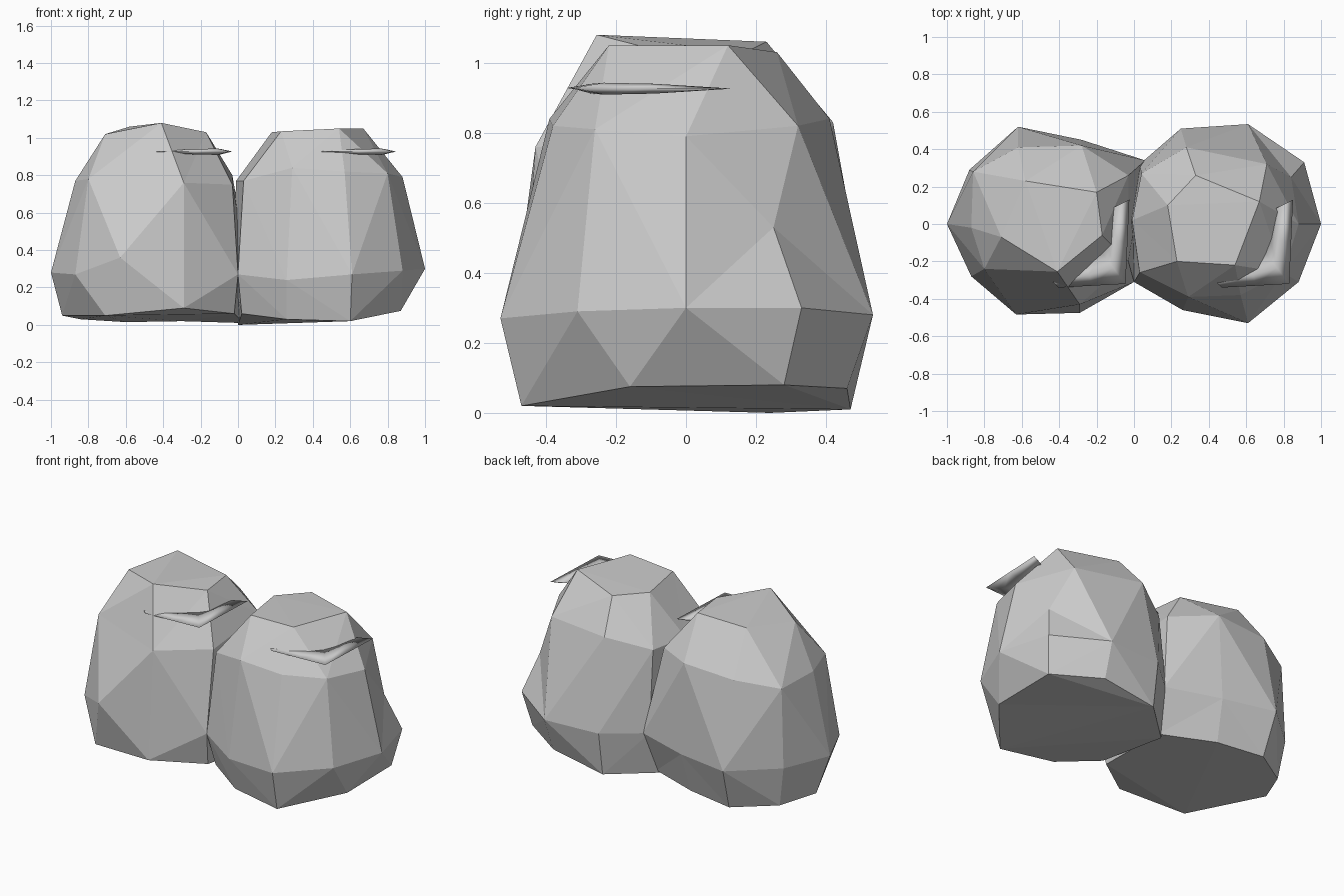
import bpy, bmesh
from mathutils import Vector


def make_object(name, bm):
    bmesh.ops.recalc_face_normals(bm, faces=bm.faces)
    mesh = bpy.data.meshes.new(name)
    bm.to_mesh(mesh)
    bm.free()
    ob = bpy.data.objects.new(name, mesh)
    bpy.context.collection.objects.link(ob)
    return ob


def boulder(name, centre, rings):
    """Wrap facets over rings of points; the hull is taken on a rounded copy
    so that slightly hollow corners are kept."""
    centre = Vector(centre)
    pts = [Vector(p) for ring in rings for p in ring]
    bm = bmesh.new()
    home = {}
    for p in pts:
        d = p - centre
        v = bm.verts.new(d.lerp(d.normalized() * 0.6, 0.6))
        home[v] = p
    res = bmesh.ops.convex_hull(bm, input=bm.verts[:])
    spare = [v for v in bm.verts if not v.link_faces]
    for v in bm.verts:
        v.co = home[v]
    bmesh.ops.delete(bm, geom=spare, context='VERTS')
    return make_object(name, bm)


# left boulder: base, belly, shoulder, crown
boulder("left_boulder", (-0.48, 0, 0.5), [
    [(-0.94, 0.05, 0.05), (-0.71, -0.40, 0.05), (-0.29, -0.475, 0.09), (-0.02, -0.27, 0.06),
     (0.03, 0.25, 0.01), (-0.30, 0.38, 0.02), (-0.60, 0.43, 0.015), (-0.84, 0.27, 0.03)],
    [(-1, 0, 0.28), (-0.87, -0.28, 0.27), (-0.63, -0.484, 0.36), (0, -0.31, 0.27),
     (0.06, 0.34, 0.27), (-0.28, 0.45, 0.27), (-0.62, 0.52, 0.28), (-0.88, 0.29, 0.28)],
    [(-0.87, -0.02, 0.77), (-0.80, -0.24, 0.78), (-0.29, -0.43, 0.76), (-0.03, -0.20, 0.75),
     (-0.03, 0.26, 0.80), (-0.28, 0.42, 0.83), (-0.62, 0.41, 0.81), (-0.86, 0.28, 0.77)],
    [(-0.71, -0.07, 1.02), (-0.41, -0.255, 1.08), (-0.17, -0.06, 1.03),
     (-0.20, 0.17, 1.03), (-0.58, 0.23, 1.06)],
])

# right boulder
boulder("right_boulder", (0.48, 0, 0.5), [
    [(0.87, -0.16, 0.075), (0.60, -0.47, 0.02), (0.26, -0.40, 0.03), (0.02, -0.25, 0.06),
     (0, 0.24, 0.0), (0.25, 0.47, 0.01), (0.60, 0.46, 0.07), (0.87, 0.28, 0.08)],
    [(1, 0, 0.30), (0.88, -0.31, 0.29), (0.61, -0.53, 0.27), (0.26, -0.46, 0.24),
     (0, -0.31, 0.27), (-0.03, 0, 0.27), (0.03, 0.32, 0.27), (0.25, 0.51, 0.28),
     (0.61, 0.534, 0.28), (0.91, 0.33, 0.30)],
    [(0.88, 0, 0.79), (0.80, -0.26, 0.81), (0.57, -0.38, 0.82), (0.29, -0.39, 0.84),
     (0.03, -0.26, 0.77), (-0.01, 0.02, 0.77), (0.04, 0.27, 0.77), (0.28, 0.41, 0.84),
     (0.71, 0.32, 0.82), (0.84, 0.25, 0.53)],
    [(0.18, 0.10, 1.03), (0.23, -0.20, 1.035), (0.54, -0.22, 1.05),
     (0.67, 0.12, 1.05), (0.33, 0.26, 1.03)],
])


def ledge(name, dx):
    """Thin bent blade, swollen along its middle."""
    outer = [(0.47, -0.34), (0.65, -0.33), (0.83, -0.32), (0.84, -0.10), (0.85, 0.13)]
    inner = [(0.42, -0.29), (0.62, -0.21), (0.70, -0.15), (0.73, -0.08), (0.75, 0.08)]
    swell = [0.002, 0.014, 0.017, 0.014, 0.002]
    bm = bmesh.new()
    rows = []
    for (ox, oy), (ix, iy), s in zip(outer, inner, swell):
        mx, my = (ox + ix) / 2, (oy + iy) / 2
        rows.append([bm.verts.new(c) for c in (
            (ox + dx, oy, 0.928), (mx + dx, my, 0.926 + s),
            (ix + dx, iy, 0.926), (mx + dx, my, 0.926 - s))])
    for a, b in zip(rows, rows[1:]):
        for k in range(4):
            n = (k + 1) % 4
            bm.faces.new((a[k], a[n], b[n], b[k]))
    bm.faces.new(rows[0])
    bm.faces.new(rows[-1])
    for f in bm.faces:
        f.smooth = True
    make_object(name, bm)


# thin ledges near the crowns
ledge("right_ledge", 0.0)
ledge("left_ledge", -0.875)
